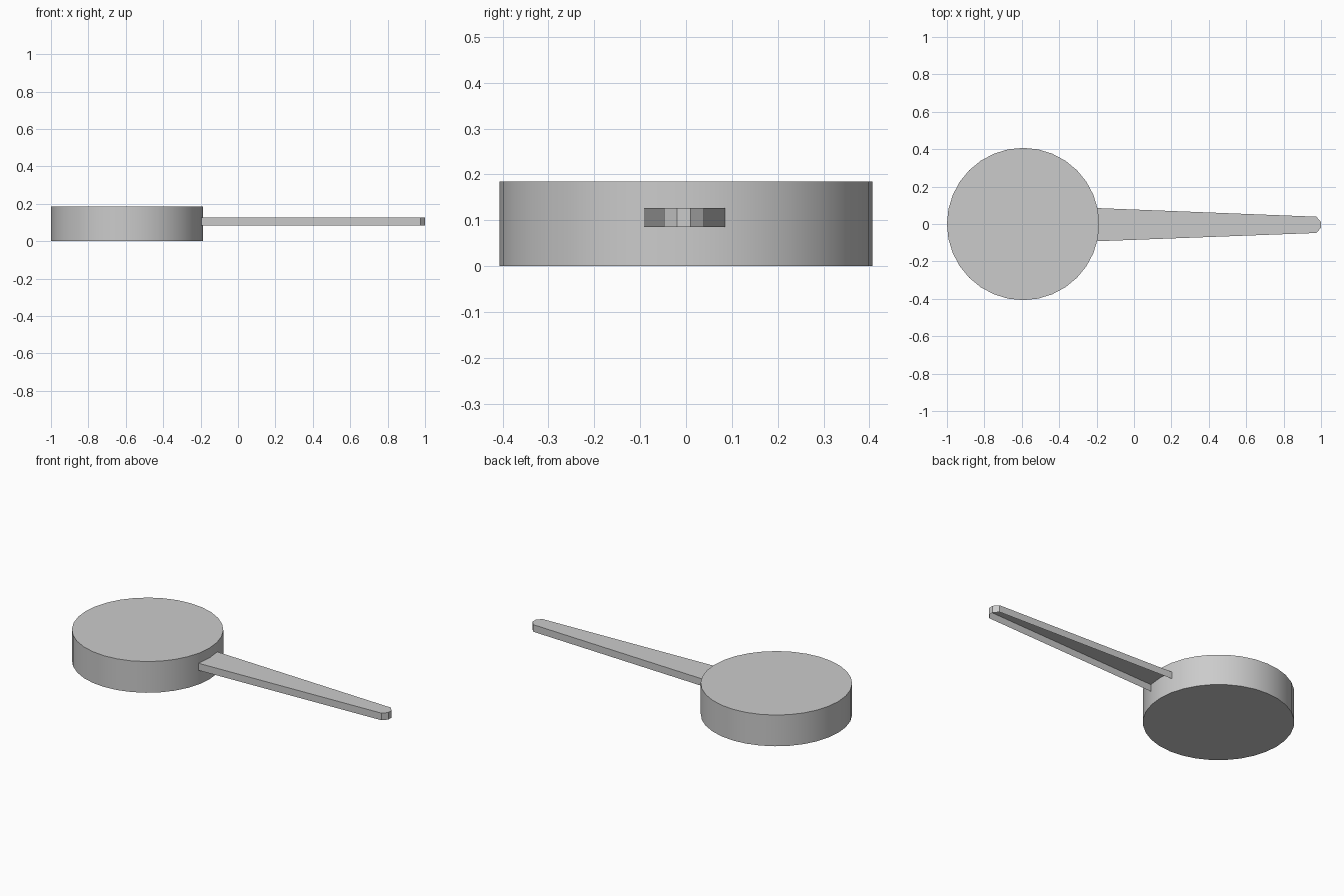
import bpy, bmesh, math

if "Cube" in bpy.data.objects:
    bpy.data.objects.remove(bpy.data.objects["Cube"])

# Round body: closed 32-sided drum
R, H = 0.407, 0.185
bpy.ops.mesh.primitive_cylinder_add(vertices=32, radius=R, depth=H,
                                    location=(-1 + R, 0, H / 2))
body = bpy.context.object
body.name = "pan_body"
bpy.ops.object.shade_smooth_by_angle(angle=math.radians(30))

# Handle: tapered thin shell, open underneath and where it meets the body
Z0, Z1 = 0.085, 0.127
outline = [(-0.195, -0.092), (0.975, -0.048), (1.0, -0.02),
           (1.0, 0.01), (0.975, 0.039), (-0.195, 0.085)]
bm = bmesh.new()
top = [bm.verts.new((x, y, Z1)) for x, y in outline]
low = [bm.verts.new((x, y, Z0)) for x, y in outline]
bm.faces.new(top)
for i in range(len(outline) - 1):
    bm.faces.new((low[i], low[i + 1], top[i + 1], top[i]))
mesh = bpy.data.meshes.new("handle")
bm.to_mesh(mesh)
bm.free()
handle = bpy.data.objects.new("handle", mesh)
bpy.context.collection.objects.link(handle)
